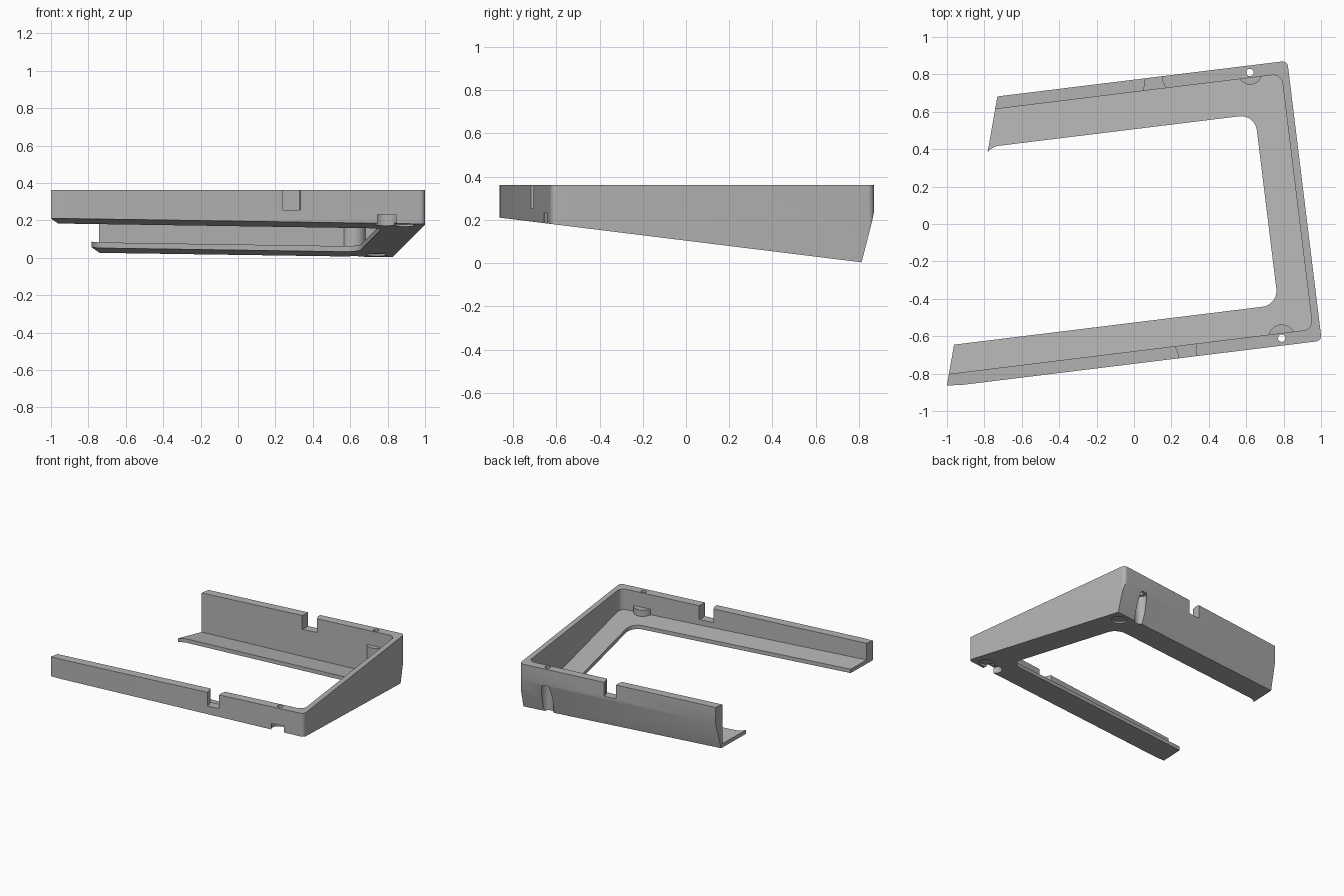
import bpy, bmesh, math
from mathutils import Matrix, Vector

cube = bpy.data.objects.get("Cube")
if cube:
    bpy.data.objects.remove(cube, do_unlink=True)

TURN = Matrix.Rotation(math.radians(7), 3, 'Z')
TOP = 0.362


def underside(y, lift=0.0):
    """Height of the sloping base at a given depth."""
    return 0.104 - 0.1235 * y + lift


def rounded(corners, steps=8):
    """Outline from (u, v, radius) corners, turned into place."""
    pts = []
    for i, (u, v, r) in enumerate(corners):
        p = Vector((u, v, 0))
        if r == 0:
            pts.append(TURN @ p)
            continue
        a = (Vector((*corners[i - 1][:2], 0)) - p).normalized()
        b = (Vector((*corners[(i + 1) % len(corners)][:2], 0)) - p).normalized()
        half = a.angle(b) / 2
        centre = p + (a + b).normalized() * (r / math.sin(half))
        start = p + a * (r / math.tan(half)) - centre
        end = p + b * (r / math.tan(half)) - centre
        for k in range(steps + 1):
            d = start.lerp(end, k / steps)
            if 0 < k < steps:
                w = math.pi - 2 * half
                t = k / steps
                d = (start * math.sin((1 - t) * w) + end * math.sin(t * w)) / math.sin(w)
            pts.append(TURN @ (centre + d))
    return pts


def circle(x, y, r, n=32):
    return [Vector((x + r * math.cos(2 * math.pi * k / n),
                    y + r * math.sin(2 * math.pi * k / n), 0)) for k in range(n)]


def prism(name, pts, low, high, chamfer=False):
    """Upright solid; low and high are heights or functions of y."""
    def height(h, y):
        return h(y) if callable(h) else h
    bm = bmesh.new()
    bottom = [bm.verts.new((p.x, p.y, height(low, p.y))) for p in pts]
    top = [bm.verts.new((p.x, p.y, height(high, p.y))) for p in pts]
    bm.faces.new(bottom)
    bm.faces.new(top)
    n = len(pts)
    for i in range(n):
        j = (i + 1) % n
        bm.faces.new((bottom[i], bottom[j], top[j], top[i]))
    if chamfer:
        # lean the lower part of the back wall inwards
        geom = bm.verts[:] + bm.edges[:] + bm.faces[:]
        bmesh.ops.bisect_plane(bm, geom=geom, dist=1e-6,
                               plane_co=TURN @ Vector((0, 0.766, 0.235)),
                               plane_no=TURN @ Vector((0, 0.23, -0.06)),
                               clear_outer=True)
        bmesh.ops.holes_fill(bm, edges=[e for e in bm.edges if e.is_boundary], sides=0)
    bmesh.ops.recalc_face_normals(bm, faces=bm.faces[:])
    mesh = bpy.data.meshes.new(name)
    bm.to_mesh(mesh)
    bm.free()
    ob = bpy.data.objects.new(name, mesh)
    bpy.context.collection.objects.link(ob)
    return ob


def cut(target, cutter):
    mod = target.modifiers.new("cut", 'BOOLEAN')
    mod.operation = 'DIFFERENCE'
    mod.solver = 'EXACT'
    mod.object = cutter
    bpy.context.view_layer.objects.active = target
    bpy.ops.object.modifier_apply(modifier=mod.name)
    bpy.data.objects.remove(cutter, do_unlink=True)


# Outer body, open end slanted
frame = prism("wedge_frame", rounded([
    (-1.098, -0.735, 0), (-1.018, -0.742, 0), (0.92, -0.742, 0.03),
    (0.92, 0.766, 0.03), (-0.642, 0.766, 0)]), underside, TOP, chamfer=True)

# Screw positions: x, y, boss radius, bore radius
screws = [(0.79, -0.61, 0.073, 0.064), (0.62, 0.81, 0.065, 0.043)]

# Hollow inside the walls, leaving the bosses standing
cavity = prism("cavity", rounded([
    (-1.5, -0.675, 0), (0.88, -0.675, 0.05), (0.88, 0.70, 0.05), (-1.5, 0.70, 0)]),
    lambda y: underside(y, 0.03), 0.6)
for x, y, boss, bore in screws:
    cut(cavity, prism("boss", circle(x, y, boss), -0.3, 0.25))
cut(frame, cavity)

# Opening in the floor
cut(frame, prism("opening", rounded([
    (-1.12, -0.523, 0), (0.713, -0.523, 0.085), (0.713, 0.503, 0.085),
    (-0.728, 0.503, 0.09)]), -0.3, 0.3))

# Screw bores and through holes
for x, y, boss, bore in screws:
    cut(frame, prism("bore", circle(x, y, bore), -0.3, 0.232))
    cut(frame, prism("screw_hole", circle(x, y, 0.02, 20), 0.1, 0.6))

# Cable notches in the front and back walls
for side, inner, outer in ((1, 0.66, 0.85), (-1, 0.63, 0.85)):
    notch = [(0.15, outer), (0.15, inner + 0.08), (0.125, inner),
             (0.27, inner), (0.245, inner + 0.08), (0.245, outer)]
    cut(frame, prism("notch", [TURN @ Vector((u, v * side, 0)) for u, v in notch],
                     0.255, 0.6))

# Shallow round foot recesses underneath
for x, y in ((0.89, -0.56), (0.74, 0.715)):
    cut(frame, prism("foot_recess", circle(x, y, 0.055), -0.3,
                     lambda y: underside(y, 0.012)))

# Finish
grey = bpy.data.materials.new("plain_grey")
grey.use_nodes = True
colour = (0.45, 0.45, 0.45, 1)
grey.diffuse_color = colour
grey.node_tree.nodes["Principled BSDF"].inputs["Base Color"].default_value = colour
frame.data.materials.clear()
frame.data.materials.append(grey)
for poly in frame.data.polygons:
    poly.material_index = 0
bpy.ops.object.select_all(action='DESELECT')
frame.select_set(True)
bpy.context.view_layer.objects.active = frame
bpy.ops.object.shade_smooth_by_angle(angle=math.radians(25))
